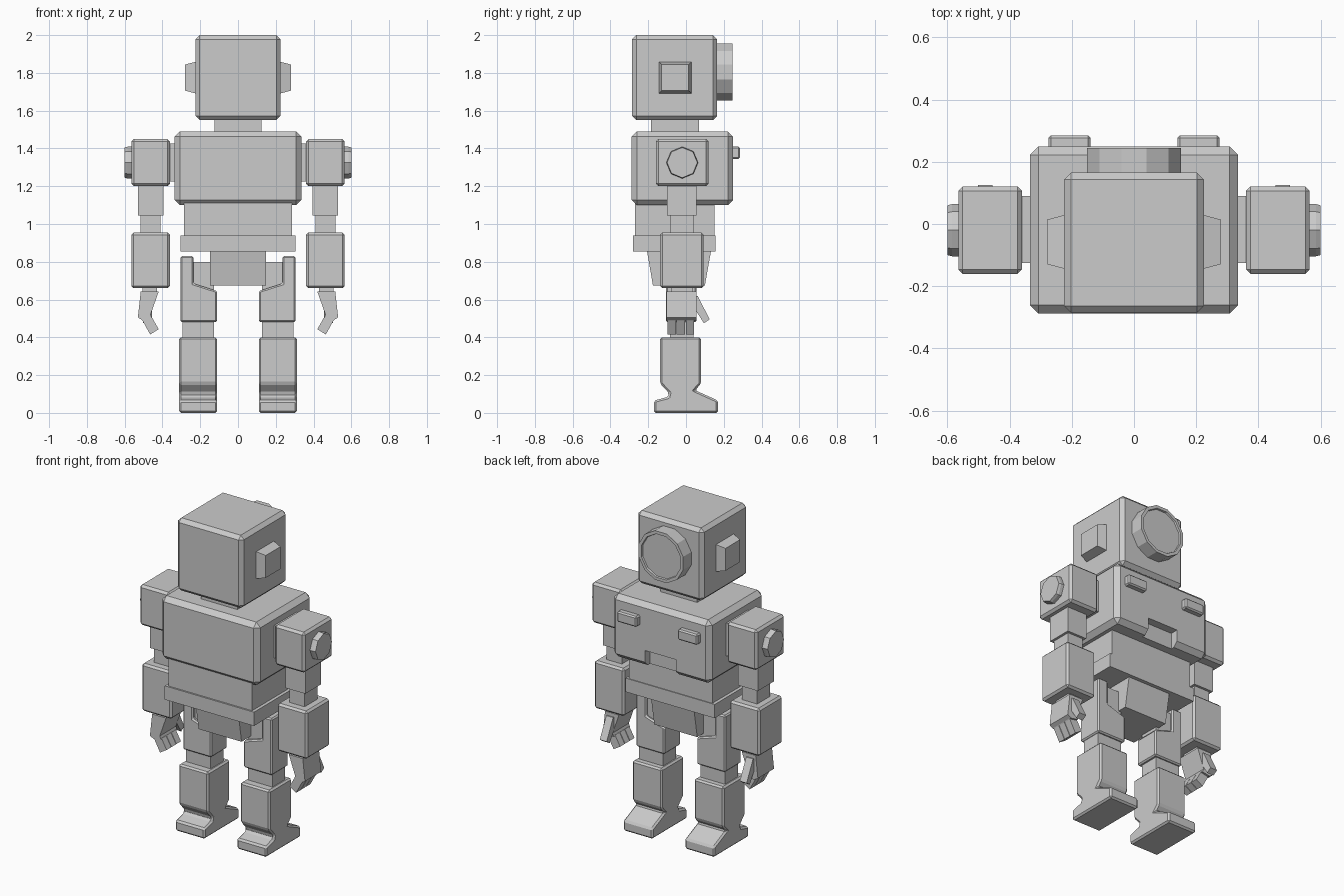
import bpy, bmesh, math
from mathutils import Vector

if "Cube" in bpy.data.objects:
    bpy.data.objects.remove(bpy.data.objects["Cube"])


def finish(name, bm, bevel=0, mirror=False):
    bmesh.ops.recalc_face_normals(bm, faces=bm.faces)
    me = bpy.data.meshes.new(name)
    bm.to_mesh(me)
    bm.free()
    ob = bpy.data.objects.new(name, me)
    bpy.context.collection.objects.link(ob)
    if bevel:
        b = ob.modifiers.new("Bevel", 'BEVEL')
        b.width = bevel
        b.segments = 1
        b.limit_method = 'ANGLE'
        b.angle_limit = math.radians(25)
    if mirror:
        ob.modifiers.new("Mirror", 'MIRROR')  # across x = 0
    return ob


def loft(name, rings, **kw):
    """Closed solid through rings of equal point count."""
    bm = bmesh.new()
    vs = [[bm.verts.new(p) for p in r] for r in rings]
    n = len(vs[0])
    bm.faces.new(vs[0][::-1])
    bm.faces.new(vs[-1])
    for a, b in zip(vs, vs[1:]):
        for i in range(n):
            j = (i + 1) % n
            bm.faces.new((a[i], a[j], b[j], b[i]))
    return finish(name, bm, **kw)


def box(name, x, y, z, **kw):
    ring = [(x[0], y[0]), (x[1], y[0]), (x[1], y[1]), (x[0], y[1])]
    return loft(name, [[(a, b, h) for a, b in ring] for h in z], **kw)


def prism_x(name, yz, x, **kw):
    return loft(name, [[(h, a, b) for a, b in yz] for h in x], **kw)


def prism_y(name, xz, y, **kw):
    return loft(name, [[(a, h, b) for a, b in xz] for h in y], **kw)


def circle(n, r, a, b, start=0.0):
    return [(a + r * math.cos(start + 2 * math.pi * i / n),
             b + r * math.sin(start + 2 * math.pi * i / n)) for i in range(n)]


# Head, neck and tapered ears
box("head", (-.225, .225), (-.285, .165), (1.55, 2.0), bevel=.022)
box("neck", (-.125, .125), (-.185, .07), (1.48, 1.56))
ear = [(x, [(-.145 + t, 1.69 + t), (.03 - t, 1.69 + t), (.03 - t, 1.86 - t), (-.145 + t, 1.86 - t)])
       for x, t in ((.22, 0), (.28, .016))]
loft("ear", [[(x, a, b) for a, b in sq] for x, sq in ear], mirror=True)

# Round drum on the back of the head, with a shallow recess
loft("head_drum", [[(a, y, b) for a, b in circle(12, r, 0, 1.805, math.pi / 12)]
                   for y, r in ((.16, .157), (.245, .157), (.245, .138), (.235, .135))])

# Torso with a notch in its lower back edge
torso = box("torso", (-.335, .335), (-.288, .25), (1.10, 1.49), bevel=.028)
notch = box("notch_cutter", (-.105, .105), (.2, .4), (1.0, 1.20))
notch.hide_render = True
notch.display_type = 'WIRE'
cut = torso.modifiers.new("Notch", 'BOOLEAN')
cut.operation = 'DIFFERENCE'
cut.object = notch
box("back_button", (.14, .275), (.24, .285), (1.345, 1.41), bevel=.008, mirror=True)

# Waist and pelvis
box("abdomen", (-.285, .285), (-.27, .15), (.94, 1.11))
box("hip_plate", (-.305, .305), (-.28, .155), (.855, .94))
prism_x("pelvis", [(-.207, .86), (.133, .86), (.10, .675), (-.175, .675)], (-.147, .147))

# Arms
box("shoulder_joint", (.32, .37), (-.125, .09), (1.225, 1.425), mirror=True)
box("shoulder", (.36, .565), (-.16, .12), (1.20, 1.45), bevel=.014, mirror=True)
loft("shoulder_bolt", [[(x, a, b) for a, b in circle(8, r, -.02, 1.325)]
                       for x, r in ((.55, .084), (.585, .084), (.6, .08))], mirror=True)
box("upper_arm", (.395, .53), (-.10, .055), (1.045, 1.21), mirror=True)
box("elbow", (.41, .515), (-.085, .04), (.94, 1.05), mirror=True)
box("forearm", (.36, .565), (-.137, .093), (.66, .955), bevel=.012, mirror=True)

# Hands: palm, three curled fingers, thumb
box("wrist", (.43, .505), (-.08, .035), (.63, .67), mirror=True)
prism_y("palm", [(.42, .642), (.515, .642), (.53, .505), (.505, .49), (.455, .50), (.463, .52)],
        (-.103, .055), mirror=True)
for i in range(3):
    y = -.097 + i * .048
    prism_y(f"finger_{i + 1}", [(.455, .505), (.52, .505), (.505, .488), (.465, .415), (.42, .443)],
            (y, y + .044), mirror=True)
prism_x("thumb", [(.05, .62), (.062, .62), (.125, .495), (.095, .475), (.05, .545)],
        (.455, .502), mirror=True)

# Legs: inner strut, thigh shell, shin with foot
box("leg_strut", (.128, .295), (-.085, .04), (.39, .80), mirror=True)
prism_y("thigh", [(.235, .83), (.305, .83), (.305, .48), (.11, .48), (.11, .645), (.235, .685)],
        (-.105, .055), bevel=.008, mirror=True)
prism_x("shin_and_foot",
        [(-.137, .40), (.08, .40), (.08, .155), (.048, .12), (.17, .065), (.17, 0),
         (-.17, 0), (-.17, .065), (-.095, .085), (-.09, .105), (-.137, .155)],
        (.11, .312), bevel=.01, mirror=True)
